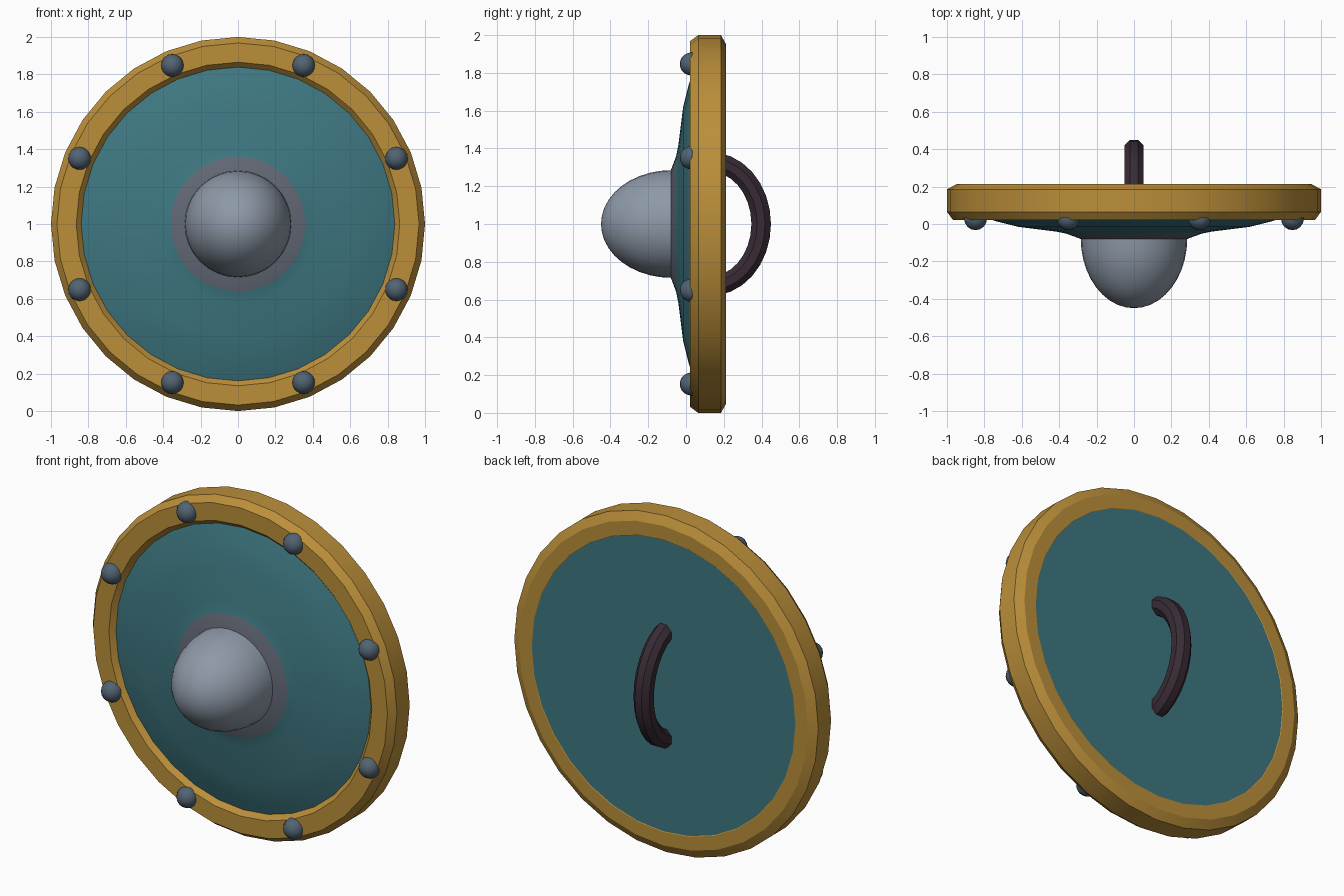
import bpy, bmesh, math
from mathutils import Vector

if "Cube" in bpy.data.objects:
    bpy.data.objects.remove(bpy.data.objects["Cube"])

CENTRE_Z = 1.0


def material(name, rgb):
    m = bpy.data.materials.new(name)
    m.diffuse_color = (*rgb, 1)
    m.use_nodes = True
    m.node_tree.nodes["Principled BSDF"].inputs["Base Color"].default_value = m.diffuse_color
    return m


GOLD = material("gold", (0.50, 0.275, 0.042))
TEAL = material("teal", (0.048, 0.185, 0.22))
STEEL = material("light steel", (0.27, 0.32, 0.39))
FLANGE = material("dull steel", (0.125, 0.14, 0.18))
IRON = material("dark iron", (0.084, 0.125, 0.17))
LEATHER = material("dark leather", (0.04, 0.024, 0.036))


def finish(name, bm, mats, angle):
    bmesh.ops.recalc_face_normals(bm, faces=bm.faces)
    me = bpy.data.meshes.new(name)
    bm.to_mesh(me)
    bm.free()
    for m in mats:
        me.materials.append(m)
    ob = bpy.data.objects.new(name, me)
    bpy.context.collection.objects.link(ob)
    bpy.ops.object.select_all(action='DESELECT')
    ob.select_set(True)
    bpy.context.view_layer.objects.active = ob
    bpy.ops.object.shade_smooth_by_angle(angle=math.radians(angle))
    return ob


def bridge(bm, a, b):
    n = len(a)
    for i in range(n):
        bm.faces.new((a[i], a[(i + 1) % n], b[(i + 1) % n], b[i]))


def lathe(profile, n, closed=False):
    """Turn (radius, y) points around the shield axis; radius 0 makes a pole."""
    bm = bmesh.new()
    rings = []
    for r, y in profile:
        steps = [2 * math.pi * i / n for i in range(n)]
        rings.append([bm.verts.new((r * math.cos(a), y, CENTRE_Z + r * math.sin(a))) for a in steps])
    for a, b in zip(rings, rings[1:]):
        bridge(bm, a, b)
    if closed:
        bridge(bm, rings[-1], rings[0])
    bmesh.ops.remove_doubles(bm, verts=bm.verts, dist=1e-5)
    return bm


# Rim: chamfered hoop
rim = [(0.835, 0.055), (0.865, 0.022), (0.968, 0.022), (1.0, 0.065),
       (1.0, 0.185), (0.95, 0.213), (0.87, 0.213), (0.835, 0.19)]
finish("rim", lathe(rim, 32, closed=True), [GOLD], 25)

# Board: bulged front, flat back, with a steel collar around the boss
board = [(0, -0.08), (0.285, -0.08), (0.36, -0.052), (0.42, -0.04), (0.62, -0.015),
         (0.74, 0.015), (0.85, 0.055), (0.872, 0.12), (0.872, 0.211), (0, 0.211)]
bm = lathe(board, 32)
for f in bm.faces:
    c = f.calc_center_median()
    if c.y < 0 and math.hypot(c.x, c.z - CENTRE_Z) < 0.36:
        f.material_index = 1
finish("board", bm, [TEAL, FLANGE], 30)

# Boss: rounded dome
steps = 10
dome = [(0.285 * math.cos(t), -0.075 - 0.375 * math.sin(t))
        for t in (math.pi / 2 * i / steps for i in range(steps + 1))]
finish("boss", lathe(dome, 32), [STEEL], 40)

# Rivets around the rim
for k in range(8):
    a = math.radians(22.5 + 45 * k)
    bm = bmesh.new()
    bmesh.ops.create_uvsphere(bm, u_segments=16, v_segments=10, radius=0.061)
    bmesh.ops.translate(bm, verts=bm.verts,
                        vec=(0.917 * math.cos(a), 0.028, CENTRE_Z + 0.917 * math.sin(a)))
    finish(f"rivet_{k + 1}", bm, [IRON], 50)

# Handle: octagonal grip swept along an arch
bm = bmesh.new()
rings = []
for i in range(17):
    t = math.radians(-95 + 190 * i / 16)
    mid = Vector((0, 0.13 + 0.268 * math.cos(t), CENTRE_Z + 0.328 * math.sin(t)))
    out = Vector((0, 0.328 * math.cos(t), 0.268 * math.sin(t))).normalized()
    ring = []
    for j in range(8):
        s = 2 * math.pi * (j + 0.5) / 8
        ring.append(bm.verts.new(mid + 0.056 * (out * math.cos(s) + Vector((1, 0, 0)) * math.sin(s))))
    rings.append(ring)
for a, b in zip(rings, rings[1:]):
    bridge(bm, a, b)
bm.faces.new(rings[0])
bm.faces.new(rings[-1])
finish("handle", bm, [LEATHER], 30)
